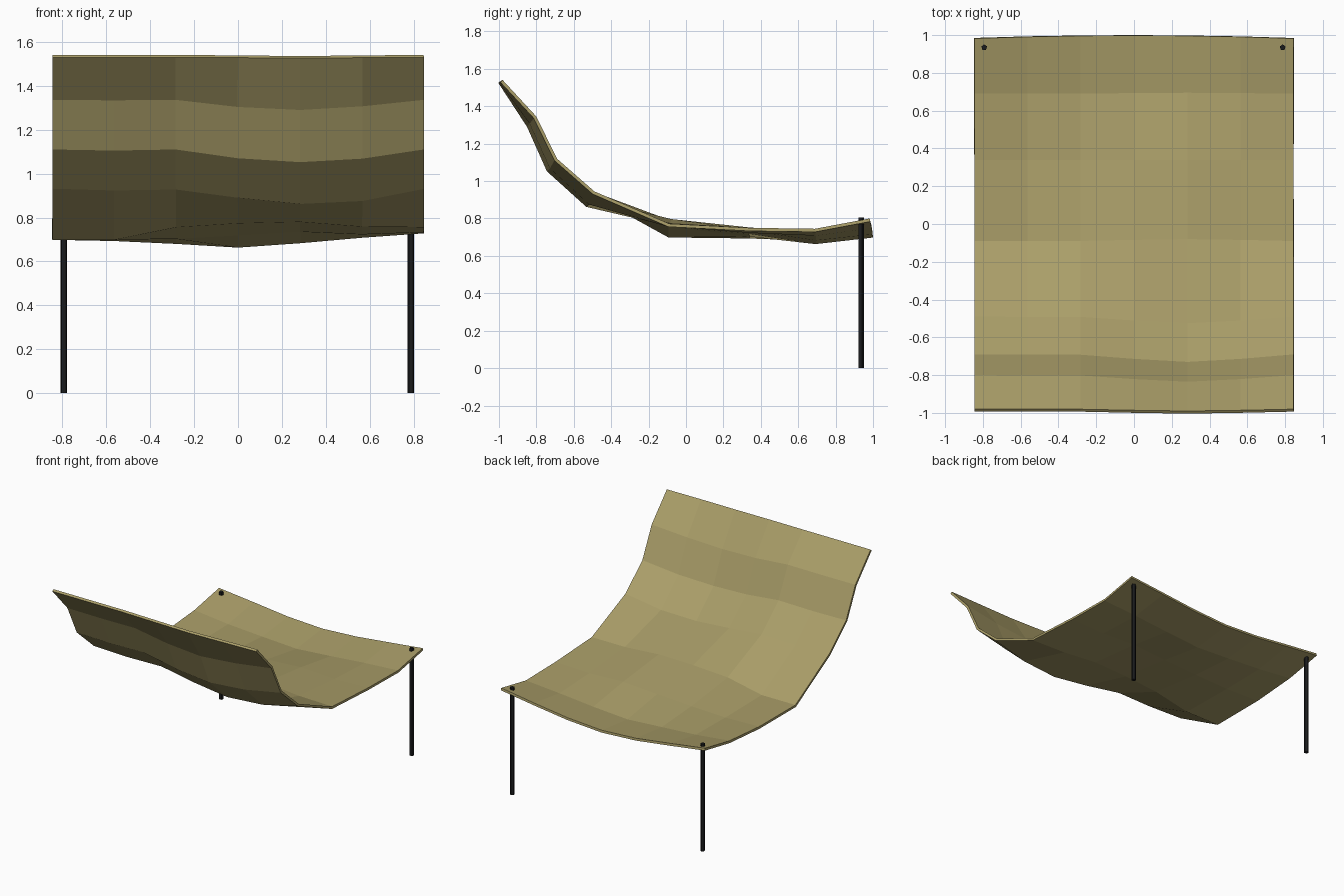
import bpy, bmesh
from mathutils import Matrix

if "Cube" in bpy.data.objects:
    bpy.data.objects.remove(bpy.data.objects["Cube"])


def paint(obj, name, color):
    mat = bpy.data.materials.new(name)
    mat.diffuse_color = (*color, 1)
    mat.use_nodes = True
    mat.node_tree.nodes["Principled BSDF"].inputs["Base Color"].default_value = mat.diffuse_color
    obj.data.materials.append(mat)


def mesh_object(name, bm):
    me = bpy.data.meshes.new(name)
    bm.to_mesh(me)
    bm.free()
    obj = bpy.data.objects.new(name, me)
    bpy.context.collection.objects.link(obj)
    return obj


# Sagging cloth: lengthwise rows (y, outward sag in y, heights across x)
XS = [-0.845, -0.565, -0.283, 0, 0.283, 0.565, 0.845]
SAG = [0, 0.05, 0.05, 0.6, 1, 0.6, 0]
ROWS = [
    (-0.98, -0.01, [1.54, 1.54, 1.54, 1.538, 1.535, 1.538, 1.54]),
    (-0.80, -0.035, [1.345, 1.343, 1.345, 1.312, 1.298, 1.315, 1.345]),
    (-0.69, -0.04, [1.12, 1.115, 1.12, 1.08, 1.062, 1.078, 1.12]),
    (-0.49, -0.035, [0.945, 0.937, 0.942, 0.905, 0.877, 0.89, 0.945]),
    (-0.09, 0.01, [0.715, 0.715, 0.772, 0.79, 0.797, 0.775, 0.772]),
    (0.34, 0.0, [0.717, 0.71, 0.72, 0.735, 0.752, 0.74, 0.75]),
    (0.69, 0.005, [0.745, 0.715, 0.697, 0.68, 0.70, 0.725, 0.745]),
    (0.982, 0.0, [0.80, 0.765, 0.73, 0.715, 0.732, 0.765, 0.80]),
]
bm = bmesh.new()
grid = []
for j, (y, sag, heights) in enumerate(ROWS):
    row = []
    for x, s, z in zip(XS, SAG, heights):
        bow = 0.016 * (1 - (x / 0.845) ** 2) if j == 7 else 0
        row.append(bm.verts.new((x, y + sag * s + bow, z)))
    grid.append(row)
for a, b in zip(grid, grid[1:]):
    for i in range(len(XS) - 1):
        bm.faces.new((a[i], a[i + 1], b[i + 1], b[i]))
cloth = mesh_object("canopy_cloth", bm)
solid = cloth.modifiers.new("thickness", 'SOLIDIFY')
solid.thickness = 0.017
solid.offset = -1
paint(cloth, "khaki_cloth", (0.40, 0.34, 0.14))

# Two thin poles holding up the back corners
for side, x in (("left", -0.793), ("right", 0.787)):
    bm = bmesh.new()
    bmesh.ops.create_cone(bm, cap_ends=True, segments=5, radius1=0.016, radius2=0.016,
                          depth=0.805, matrix=Matrix.Translation((x, 0.935, 0.4025)))
    pole = mesh_object(side + "_pole", bm)
    paint(pole, side + "_pole_black", (0.01, 0.011, 0.012))
